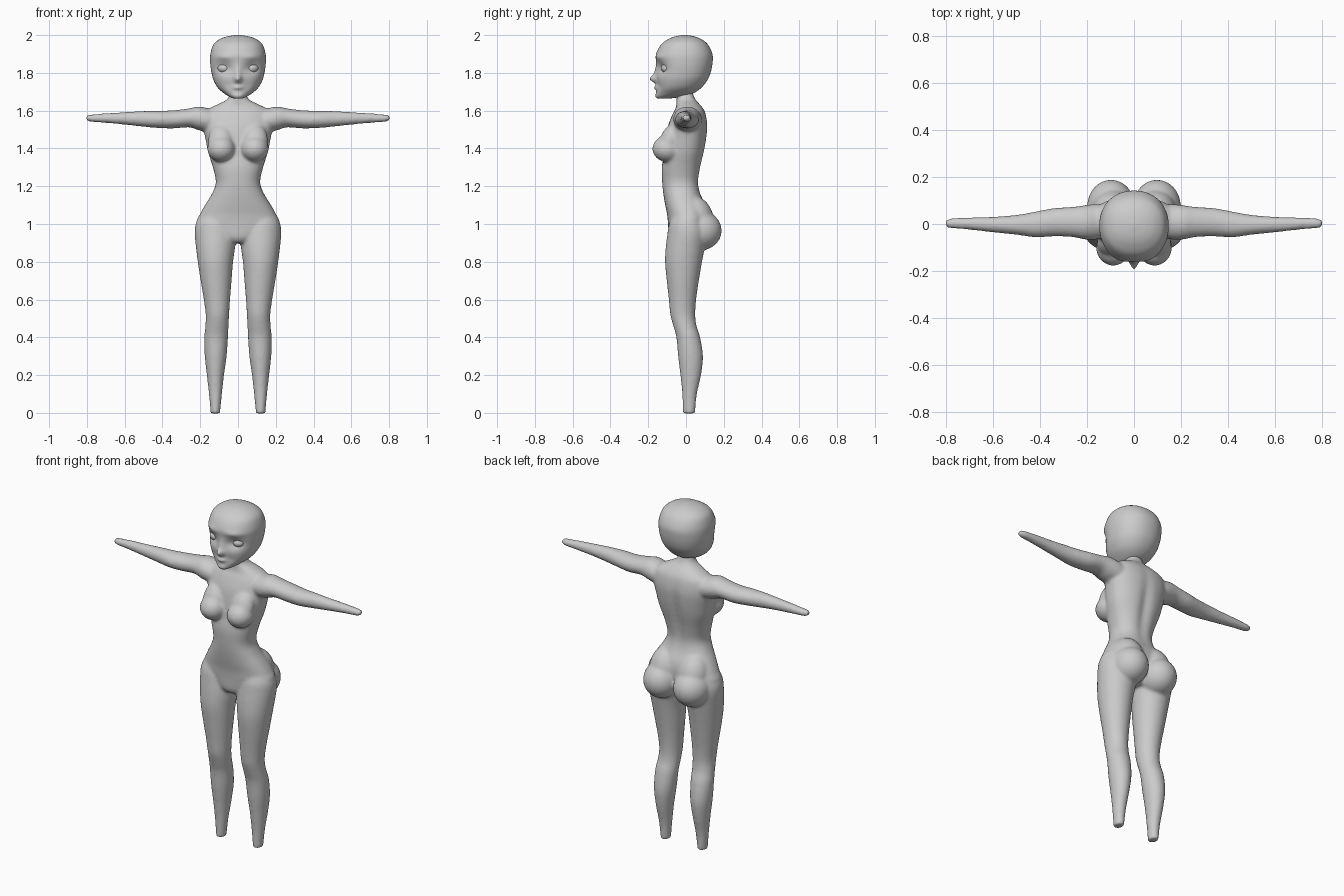
import bpy, bmesh, math
from mathutils import Matrix


def spline(rows, steps):
    # Catmull-Rom resampling of profile rows
    out = []
    for i in range(len(rows) - 1):
        a, b, c, d = (rows[max(0, min(len(rows) - 1, i + k))] for k in (-1, 0, 1, 2))
        for j in range(steps):
            t = j / steps
            out.append([0.5 * (2 * q + (r - p) * t + (2 * p - 5 * q + 4 * r - s) * t * t
                               + (3 * q - p - 3 * r + s) * t ** 3)
                        for p, q, r, s in zip(a, b, c, d)])
    return out + [list(rows[-1])]


def loft(bm, rows, axis='z', side=1, n=2.0, segs=40, steps=4):
    # rows: (position on axis, min u, max u, min v, max v)
    def power(v):
        return math.copysign(abs(v) ** (2 / n), v)
    rings, faces = [], []
    for t, u0, u1, v0, v1 in spline(rows, steps):
        ring = []
        for k in range(segs):
            a = 2 * math.pi * k / segs
            u = (u0 + u1) / 2 + (u1 - u0) / 2 * power(math.cos(a))
            v = (v0 + v1) / 2 + (v1 - v0) / 2 * power(math.sin(a))
            co = (side * u, v, t) if axis == 'z' else (side * t, u, v)
            ring.append(bm.verts.new(co))
        rings.append(ring)
    for r, q in zip(rings, rings[1:]):
        for k in range(segs):
            m = (k + 1) % segs
            faces.append(bm.faces.new((r[k], r[m], q[m], q[k])))
    faces += [bm.faces.new(rings[0]), bm.faces.new(rings[-1])]
    bmesh.ops.recalc_face_normals(bm, faces=faces)
    return [v for r in rings for v in r]


def ellipsoid(bm, loc, size, tilt=0.0):
    m = Matrix.Translation(loc) @ Matrix.Rotation(tilt, 4, 'X') @ Matrix.Diagonal((*size, 1))
    bmesh.ops.create_uvsphere(bm, u_segments=32, v_segments=20, radius=1, matrix=m)


def finish(bm, name):
    me = bpy.data.meshes.new(name)
    bm.to_mesh(me)
    bm.free()
    me.polygons.foreach_set('use_smooth', [True] * len(me.polygons))
    ob = bpy.data.objects.new(name, me)
    bpy.context.collection.objects.link(ob)
    return ob


# Torso and neck: z, half width, front, back
torso = [(0.90, .05, -.07, .06), (0.93, .12, -.09, .08), (1.00, .215, -.095, .11),
         (1.05, .202, -.10, .115), (1.10, .175, -.11, .105), (1.16, .138, -.12, .078),
         (1.22, .117, -.126, .068), (1.30, .133, -.128, .08), (1.38, .158, -.115, .098),
         (1.45, .172, -.108, .11), (1.52, .185, -.095, .115), (1.58, .18, -.072, .106),
         (1.61, .155, -.056, .093), (1.635, .105, -.05, .073), (1.66, .058, -.05, .05),
         (1.70, .042, -.048, .036), (1.76, .042, -.045, .036)]
body = bmesh.new()
for v in loft(body, [(z, -w, w, f, b) for z, w, f, b in torso], n=2.3, segs=64):
    # Spine groove
    if v.co.y > 0.02:
        v.co.y -= .014 * math.exp(-(v.co.x / .03) ** 2 - ((v.co.z - 1.36) / .17) ** 2)

# Legs: z, inner, outer, front, back
leg = [(-.003, .095, .145, -.016, .048), (.1, .085, .154, -.02, .058), (.2, .074, .165, -.03, .08),
       (.3, .06, .176, -.042, .09), (.4, .053, .178, -.051, .075), (.46, .05, .173, -.067, .056),
       (.52, .047, .171, -.083, .049), (.6, .042, .181, -.091, .054), (.7, .034, .198, -.102, .068),
       (.8, .026, .213, -.111, .085), (.88, .015, .223, -.107, .1), (.95, .01, .229, -.098, .11),
       (1.0, .02, .224, -.09, .1), (1.05, .05, .20, -.07, .08)]
# Arms: x, front, back, bottom, top
arm = [(.10, -.05, .08, 1.49, 1.60), (.16, -.066, .085, 1.488, 1.613), (.21, -.066, .08, 1.497, 1.622),
       (.26, -.056, .073, 1.512, 1.612), (.34, -.053, .068, 1.506, 1.602), (.42, -.057, .053, 1.508, 1.599),
       (.50, -.046, .039, 1.515, 1.598), (.60, -.036, .031, 1.526, 1.592), (.70, -.025, .028, 1.535, 1.586),
       (.77, -.019, .025, 1.54, 1.58), (.795, -.016, .021, 1.545, 1.577), (.804, -.009, .014, 1.552, 1.57)]
for s in (1, -1):
    loft(body, leg, side=s)
    loft(body, arm, axis='x', side=s)
    # Breasts and their upper slope
    ellipsoid(body, (s * .088, -.098, 1.398), (.074, .08, .07))
    ellipsoid(body, (s * .09, -.085, 1.44), (.068, .055, .10), -.42)
    # Buttocks
    ellipsoid(body, (s * .098, .075, .965), (.102, .114, .105))
    ellipsoid(body, (s * .09, .055, 1.03), (.09, .09, .12), .25)

ob = finish(body, 'body')
rm = ob.modifiers.new('fuse', 'REMESH')
rm.mode = 'VOXEL'
rm.voxel_size = .008
rm.use_smooth_shade = True
sm = ob.modifiers.new('soften', 'SMOOTH')
sm.factor = .5
sm.iterations = 9

# Head: z, half width, front, back
head = [(1.664, .022, -.15, -.09), (1.672, .042, -.157, -.03), (1.69, .072, -.158, .035),
        (1.72, .106, -.157, .08), (1.76, .129, -.157, .112), (1.80, .14, -.157, .13),
        (1.85, .147, -.158, .14), (1.90, .146, -.158, .14), (1.95, .13, -.132, .116),
        (1.978, .098, -.095, .082), (1.993, .058, -.058, .045), (2.0, .012, -.018, .006)]
# Face relief: x, z, width, height, push
face = [(0, 1.768, .018, .02, -.032), (0, 1.80, .016, .03, -.010), (0, 1.722, .026, .011, -.012),
        (.073, 1.825, .042, .03, .022), (.075, 1.885, .045, .016, -.007), (0, 1.68, .03, .012, -.004),
        (.05, 1.73, .03, .03, .006)]
hb = bmesh.new()
for v in loft(hb, [(z, -w, w, f, b) for z, w, f, b in head], n=2.15, segs=112, steps=7):
    if v.co.y < -.05:
        x, z = abs(v.co.x), v.co.z
        v.co.y += sum(p * math.exp(-((x - cx) / w) ** 2 - ((z - cz) / h) ** 2)
                      for cx, cz, w, h, p in face)
finish(hb, 'head')

# Eyes
for s, name in ((1, 'left_eye'), (-1, 'right_eye')):
    eb = bmesh.new()
    ellipsoid(eb, (s * .073, -.098, 1.825), (.035, .034, .027))
    finish(eb, name)
